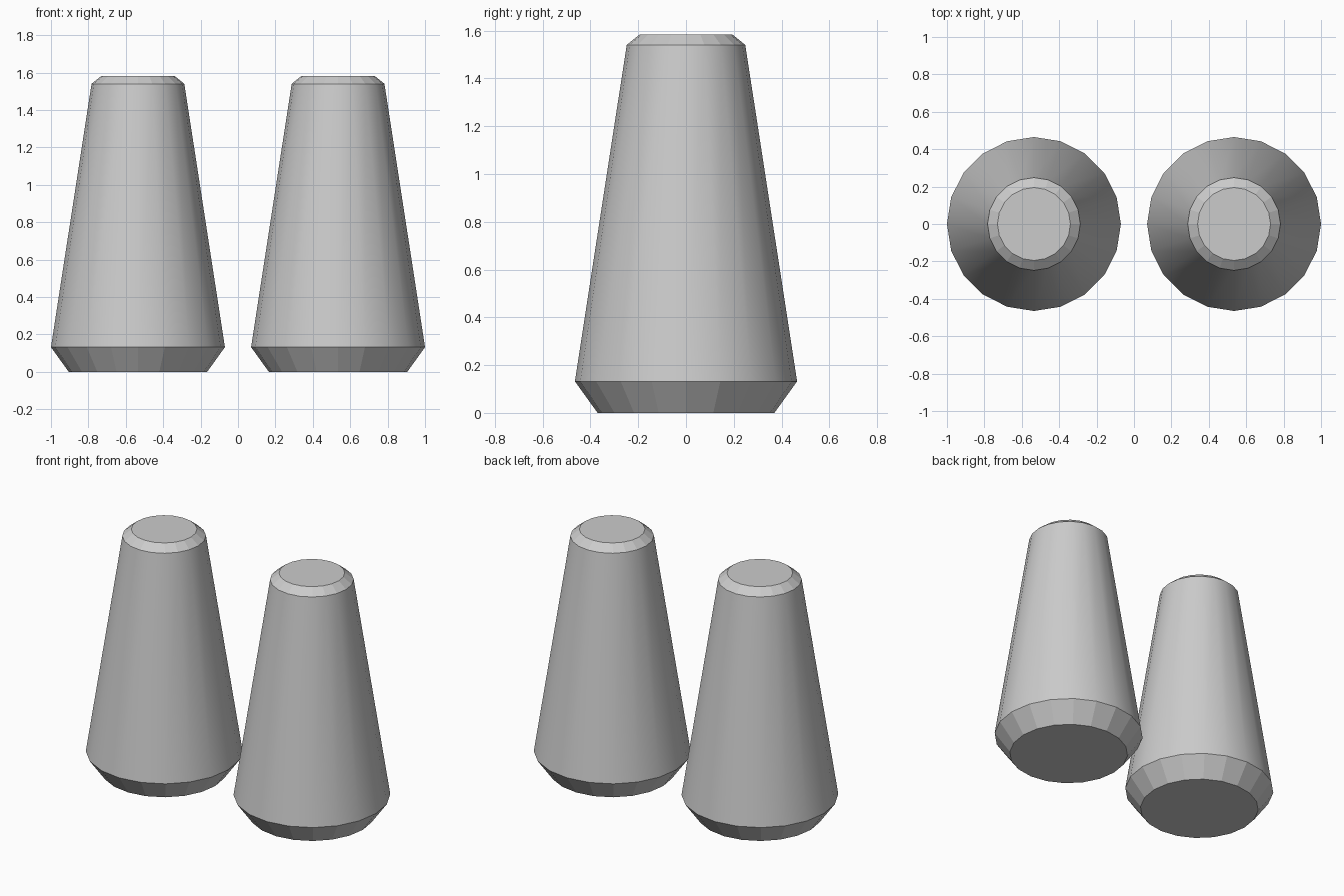
import bpy, bmesh
from math import cos, sin, tau

if "Cube" in bpy.data.objects:
    bpy.data.objects.remove(bpy.data.objects["Cube"])

SIDES = 20
# Radius and height from the base up: base chamfer, tapered wall, top chamfer
PROFILE = [(0.37, 0.0), (0.465, 0.132), (0.248, 1.54), (0.195, 1.583)]


def tapered_post(name, x):
    bm = bmesh.new()
    rings = [[bm.verts.new((r * cos(tau * i / SIDES), r * sin(tau * i / SIDES), z))
              for i in range(SIDES)] for r, z in PROFILE]
    # Side bands: only the long tapered wall is smooth
    for band, (low, high) in enumerate(zip(rings, rings[1:])):
        for i in range(SIDES):
            j = (i + 1) % SIDES
            face = bm.faces.new((low[i], low[j], high[j], high[i]))
            face.smooth = band == 1
    # Flat base and top
    bm.faces.new(rings[0][::-1])
    bm.faces.new(rings[-1])
    # Crisp rims around the chamfers
    for edge in bm.edges:
        if any(not f.smooth for f in edge.link_faces):
            edge.smooth = False
    mesh = bpy.data.meshes.new(name)
    bm.to_mesh(mesh)
    bm.free()
    obj = bpy.data.objects.new(name, mesh)
    obj.location.x = x
    bpy.context.collection.objects.link(obj)


# Matching pair, side by side
for name, x in (("left_tapered_post", -0.535), ("right_tapered_post", 0.535)):
    tapered_post(name, x)
